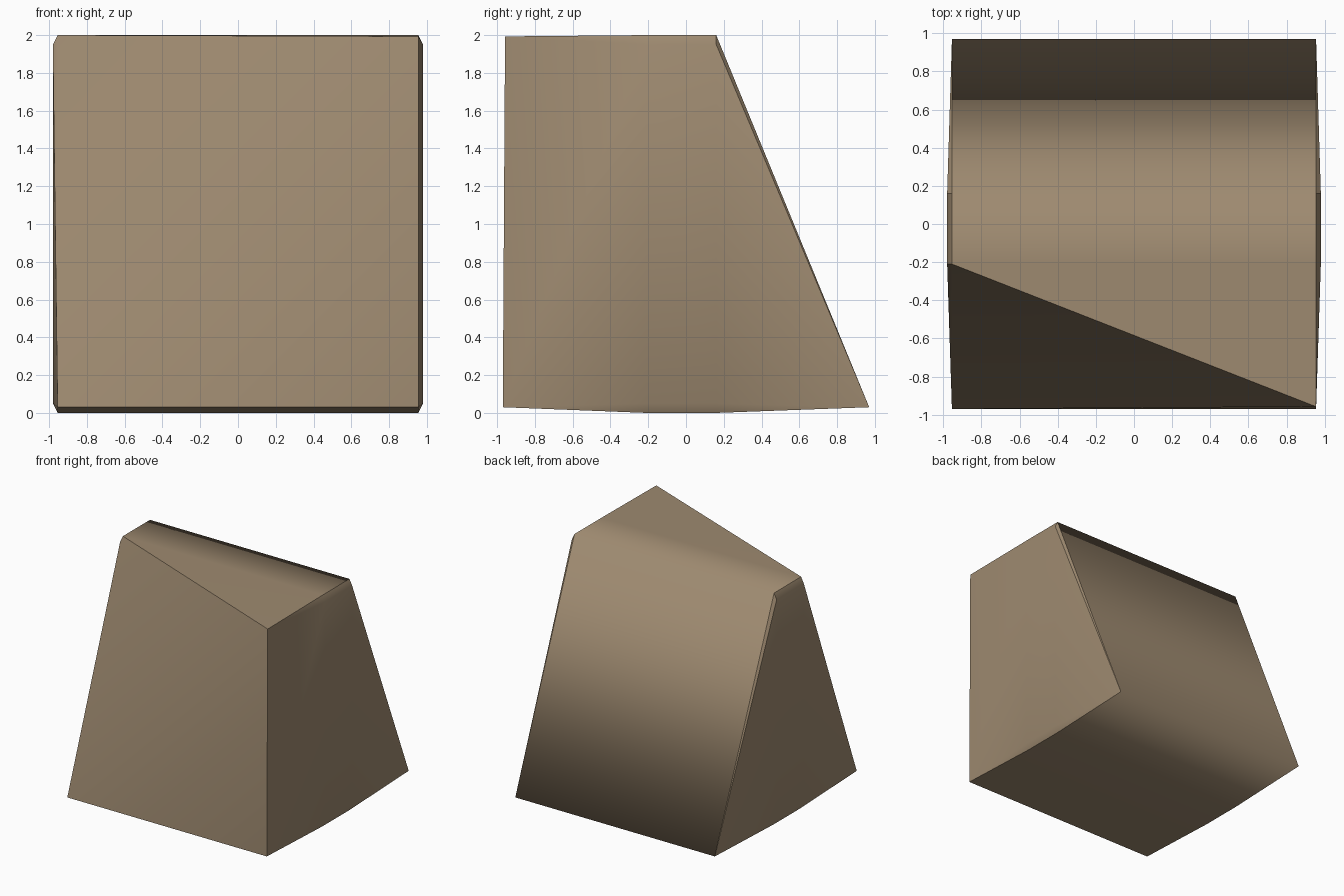
import bpy, bmesh, math

if "Cube" in bpy.data.objects:
    bpy.data.objects.remove(bpy.data.objects["Cube"])

# Single warm stone colour
stone = bpy.data.materials.new("warm_stone_brown")
stone.diffuse_color = (0.342, 0.254, 0.162, 1.0)
stone.use_nodes = True
stone.node_tree.nodes["Principled BSDF"].inputs["Base Color"].default_value = stone.diffuse_color

bm = bmesh.new()

# Foot corners
for sx in (-1, 1):
    for y in (-0.97, 0.97):
        bm.verts.new((sx * 0.955, y, 0.03))

# Middle band with slightly bulging sides and chamfered corners
for y in (-0.21, 0.16):
    for sx in (-1, 1):
        for x, z in ((0.955, 0.0), (0.98, 0.05), (0.98, 1.95), (0.955, 2.0)):
            bm.verts.new((sx * x, y, z))

# Only the right front corner reaches full height
bm.verts.new((0.955, -0.958, 1.993))

# Wrap the corners into one solid block and merge flat triangles
hull = bmesh.ops.convex_hull(bm, input=bm.verts[:])
loose = {g for g in hull["geom_interior"] + hull["geom_unused"]
         if isinstance(g, bmesh.types.BMVert)}
bmesh.ops.delete(bm, geom=list(loose), context='VERTS')
bmesh.ops.dissolve_limit(bm, angle_limit=math.radians(0.2),
                         verts=bm.verts[:], edges=bm.edges[:])
bmesh.ops.recalc_face_normals(bm, faces=bm.faces[:])

# Smooth roll from top over the sloping back to the base; other creases sharp
for f in bm.faces:
    f.smooth = True
for e in bm.edges:
    a, b = (f.normal for f in e.link_faces)
    rolls_back = all(abs(n.x) < 0.5 and n.y > -0.5 for n in (a, b))
    e.smooth = a.angle(b) < math.radians(30) or rolls_back

mesh = bpy.data.meshes.new("stone_block")
bm.to_mesh(mesh)
bm.free()
mesh.materials.append(stone)
block = bpy.data.objects.new("stone_block", mesh)
bpy.context.collection.objects.link(block)
